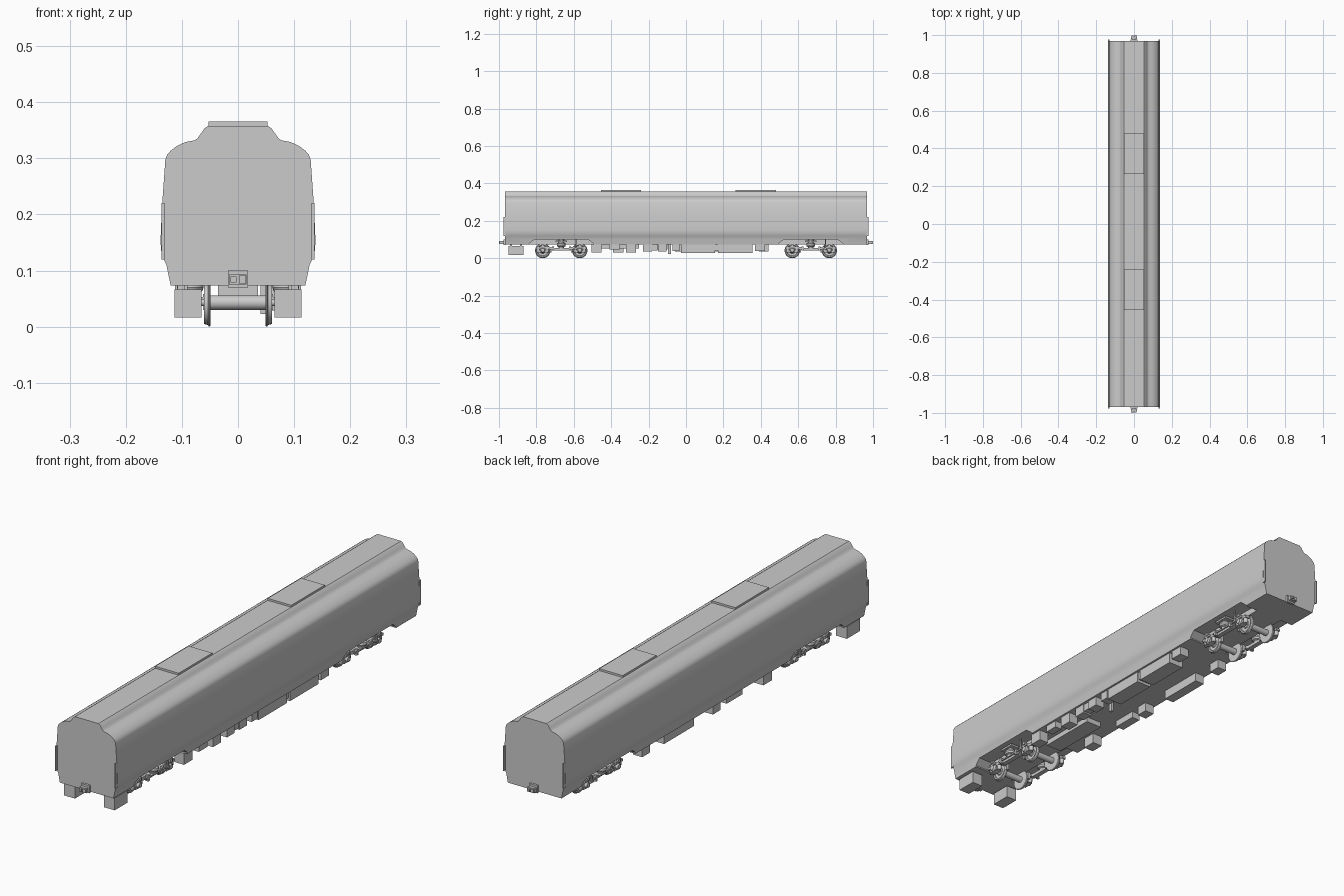
import bpy, bmesh, math
from mathutils import Matrix, Vector

if "Cube" in bpy.data.objects:
    bpy.data.objects.remove(bpy.data.objects["Cube"])


def mesh_object(name, bm, smooth=None):
    bmesh.ops.recalc_face_normals(bm, faces=bm.faces)
    me = bpy.data.meshes.new(name)
    bm.to_mesh(me)
    bm.free()
    ob = bpy.data.objects.new(name, me)
    bpy.context.collection.objects.link(ob)
    if smooth:
        smooth_object(ob, smooth)
    return ob


def smooth_object(ob, angle):
    bpy.ops.object.select_all(action='DESELECT')
    bpy.context.view_layer.objects.active = ob
    ob.select_set(True)
    bpy.ops.object.shade_smooth_by_angle(angle=math.radians(angle))


def box(name, x, y, z):
    bm = bmesh.new()
    size = Vector((x[1] - x[0], y[1] - y[0], z[1] - z[0]))
    mid = Vector((sum(x), sum(y), sum(z))) / 2
    bmesh.ops.create_cube(bm, size=1, matrix=Matrix.Translation(mid) @ Matrix.Diagonal(size.to_4d()))
    return mesh_object(name, bm)


def side_box(name, s, x, y, z):
    return box(name, sorted((s * x[0], s * x[1])), y, z)


def prism(name, pts, a, b, axis):
    """Extrude a 2D outline along x (pts = y, z) or y (pts = x, z)."""
    bm = bmesh.new()
    place = (lambda p, t: (t, p[0], p[1])) if axis == 'x' else (lambda p, t: (p[0], t, p[1]))
    f = bm.faces.new([bm.verts.new(place(p, a)) for p in pts])
    ext = bmesh.ops.extrude_face_region(bm, geom=[f])
    vec = (b - a, 0, 0) if axis == 'x' else (0, b - a, 0)
    bmesh.ops.translate(bm, vec=vec, verts=[v for v in ext['geom'] if isinstance(v, bmesh.types.BMVert)])
    return mesh_object(name, bm)


def lathe(name, profile, origin, axis='x', n=28):
    """Spin (along, radius) points around an axis through origin."""
    bm = bmesh.new()
    rings = []
    for t, r in profile:
        ring = []
        for i in range(n):
            a = 2 * math.pi * i / n
            c, s = r * math.cos(a), r * math.sin(a)
            ring.append(bm.verts.new(Vector(origin) + Vector((t, c, s) if axis == 'x' else (c, s, t))))
        rings.append(ring)
    for r0, r1 in zip(rings, rings[1:]):
        for i in range(n):
            j = (i + 1) % n
            bm.faces.new((r0[i], r0[j], r1[j], r1[i]))
    bm.faces.new(rings[0])
    bm.faces.new(rings[-1])
    return mesh_object(name, bm, 35)


# Car body: rounded cross-section with raised roof
half = [(.12, .073), (.1275, .11), (.133, .121), (.137, .136), (.138, .15), (.1375, .17), (.135, .22),
        (.1295, .298), (.126, .307), (.12, .3135), (.109, .322), (.094, .329), (.078, .332), (.073, .335),
        (.067, .343), (.06, .353), (.053, .358)]
body = prism('car_body', half + [(-x, z) for x, z in reversed(half)], -.968, .968, 'y')

# Shallow recesses over the bogies in the lower sides
arch = [(-.172, .05), (-.172, .078), (-.145, .099), (.145, .099), (.172, .078), (.172, .05)]
for yc in (-.667, .667):
    for s in (-1, 1):
        cut = prism('arch_cutter', [(y + yc, z) for y, z in arch], s * .062, s * .2, 'x')
        cut.hide_render = True
        mod = body.modifiers.new('arch', 'BOOLEAN')
        mod.operation, mod.solver, mod.object = 'DIFFERENCE', 'EXACT', cut
        bpy.context.view_layer.objects.active = body
        bpy.ops.object.modifier_apply(modifier=mod.name)
        bpy.data.objects.remove(cut)
smooth_object(body, 25)

# Roof hatches
for y0 in (-.455, .265):
    box('roof_hatch', (-.053, .053), (y0, y0 + .215), (.355, .366))

# Corner strips and end couplers
for e in (-1, 1):
    for s in (-1, 1):
        side_box('corner_strip', s, (.131, .1365), sorted((e * .965, e * .977)), (.12, .22))
    box('coupler_plate', (-.018, .018), sorted((e * .966, e * .977)), (.07, .1))
    box('coupler_shank', (-.008, .008), sorted((e * .97, e * .985)), (.077, .091))
    box('coupler_head', (-.016, .015), sorted((e * .98, e * .992)), (.075, .093))
    lug = e * -1
    side_box('coupler_cone', lug, (-.013, -.003), sorted((e * .99, e)), (.079, .089))
    side_box('coupler_cup', lug, (.002, .014), sorted((e * .99, e * .997)), (.077, .091))

# Front under-end equipment boxes with hangers
for s in (-1, 1):
    side_box('end_box', s, (.065, .113), (-.95, -.868), (.016, .066))
    for y in (-.94, -.888):
        side_box('end_box_hanger', s, (.095, .108), (y, y + .01), (.064, .078))

# Underfloor equipment: x range, y range, bottom z
equipment = [
    (.07, .112, -.505, -.452, .03), (.08, .112, -.41, -.355, .046), (.07, .112, -.32, -.268, .031),
    (.07, .112, -.23, -.182, .036), (.075, .108, -.182, -.152, .042), (.07, .112, -.15, -.103, .036),
    (.04, .05, -.095, -.08, .023), (.07, .112, -.072, -.036, .038),
    (.045, .112, -.028, .155, .029), (.05, .105, .155, .172, .04), (.045, .112, .172, .355, .029),
    (.07, .112, .37, .422, .038),
    (-.036, .036, -.5, -.25, .052),
    (-.112, -.068, -.39, -.335, .031), (-.112, -.075, -.2, -.1, .046), (-.112, -.07, -.06, -.012, .036),
    (-.112, -.07, .11, .3, .036), (-.112, -.07, .39, .44, .036),
]
for x0, x1, y0, y1, z in equipment:
    box('underfloor_box', (x0, x1), (y0, y1), (z, .076))

# Bogies
frame = [(-.135, .05), (-.07, .05), (-.045, .042), (.045, .042), (.07, .05), (.135, .05),
         (.135, .06), (.065, .062), (.04, .055), (-.04, .055), (-.065, .062), (-.135, .06)]
R = .041
for yc in (-.667, .667):
    for dy in (-.099, .099):
        y = yc + dy
        lathe('axle', [(-.072, .006), (-.06, .006), (-.06, .013), (.06, .013), (.06, .006), (.072, .006)],
              (0, y, .043), n=20)
        for s in (-1, 1):
            wheel = [(.049, .03), (.049, R - .002), (.0505, R), (.052, R), (.0535, .038), (.061, .036), (.061, .03)]
            wheel = [(.049, .012)] + wheel + [(.057, .028), (.057, .016), (.061, .014), (.061, .01)]
            lathe('wheel', [(s * t, r) for t, r in wheel], (0, y, R))
            lathe('axle_box', [(s * .066, .015), (s * .09, .015), (s * .095, .011), (s * .099, .01)],
                  (0, y, .043), n=16)
            side_box('axle_box_saddle', s, (.068, .092), (y - .021, y + .021), (.03, .045))
            for d in (-.024, .024):
                lathe('primary_spring', [(.03, .007), (.036, .009), (.058, .009), (.066, .006)],
                      (s * .08, y + d, 0), 'z', 12)
            # Brake shoe, vertical damper and tie rod
            inward = -1 if dy > 0 else 1
            yb = y + inward * .043
            side_box('brake_shoe', s, (.05, .062), (yb - .005, yb + .005), (.03, .058))
            side_box('brake_arm', s, (.054, .078), (yb - .003, yb + .003), (.046, .053))
            side_box('rod_bracket', s, (.09, .1), (y - .006, y + .006), (.062, .074))
            side_box('box_cap', s, (.07, .096), (y - .014, y + .014), (.056, .066))
    for s in (-1, 1):
        prism('bogie_side_frame', [(y + yc, z) for y, z in frame], s * .07, s * .09, 'x')
        lathe('air_spring', [(.053, .014), (.06, .014), (.063, .021), (.07, .024), (.078, .022), (.081, .015), (.1, .015)],
              (s * .085, yc, 0), 'z', 20)
        side_box('spring_top_plate', s, (.068, .108), (yc - .032, yc + .032), (.086, .094))
        lathe('damper', [(.05, .005), (.075, .005), (.075, .003), (.101, .003)], (s * .098, yc + .078, 0), 'z', 10)
        side_box('damper_foot', s, (.085, .103), (yc + .07, yc + .086), (.047, .054))
        side_box('traction_rod', s, (.092, .098), (yc - .06, yc + .078), (.05, .056))
        for d in (-.05, .042):
            side_box('frame_bracket', s, (.088, .1), (yc + d, yc + d + .01), (.04, .064))
